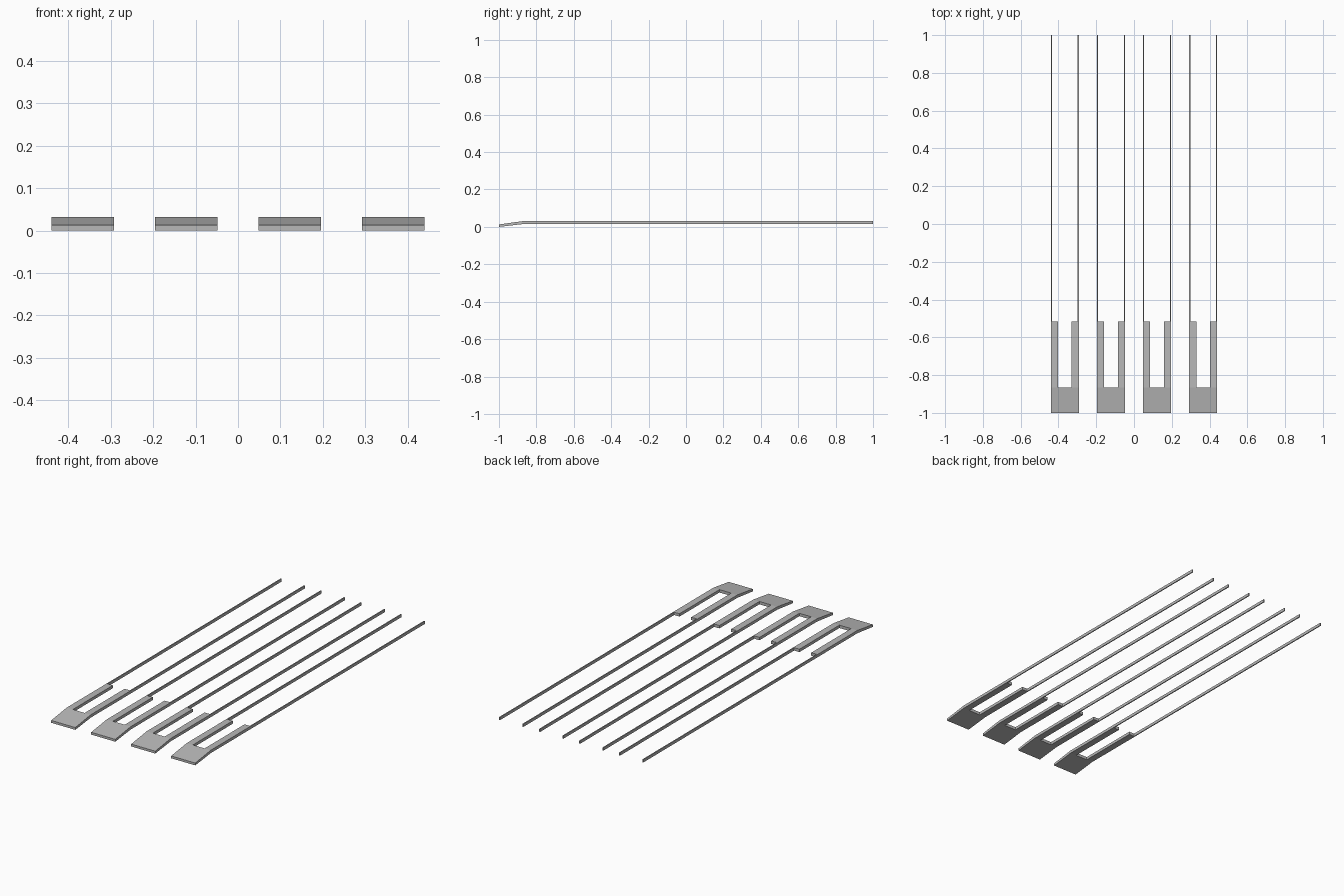
import bpy, bmesh

if "Cube" in bpy.data.objects:
    bpy.data.objects.remove(bpy.data.objects["Cube"])

steel = bpy.data.materials.new("plain grey")
steel.diffuse_color = (0.48, 0.48, 0.48, 1.0)
steel.use_nodes = True
steel.node_tree.nodes["Principled BSDF"].inputs["Base Color"].default_value = steel.diffuse_color

HALF = 0.0735      # half width of one fork
SLOT = 0.036       # half width of the slot
RAIL = 0.0055      # rail thickness
THICK = 0.016      # height of arms and rails
TIP = 0.013        # height of the front lip
LIFT = 0.016       # underside height behind the ramp

xs = [-HALF, -HALF + RAIL, -SLOT, SLOT, HALF - RAIL, HALF]
ys = [-1.0, -0.865, -0.517, 1.0]
# columns filled in each row: sloped plate, two arms, two thin rails
rows = [(0, 1, 2, 3, 4), (0, 1, 3, 4), (0, 4)]


def fork(name, cx):
    bm = bmesh.new()
    grid = {}

    def vert(i, j):
        if (i, j) not in grid:
            grid[i, j] = bm.verts.new((xs[i], ys[j], 0.0 if j == 0 else LIFT))
        return grid[i, j]

    # underside outline
    for j, cols in enumerate(rows):
        for i in cols:
            bm.faces.new([vert(i, j), vert(i, j + 1),
                          vert(i + 1, j + 1), vert(i + 1, j)])
    # raise to full thickness, thinner at the front lip
    ext = bmesh.ops.extrude_face_region(bm, geom=bm.faces[:], use_keep_orig=True)
    for v in ext["geom"]:
        if isinstance(v, bmesh.types.BMVert):
            v.co.z += TIP if v.co.y < -0.99 else THICK
    bmesh.ops.recalc_face_normals(bm, faces=bm.faces[:])
    bmesh.ops.dissolve_limit(bm, angle_limit=0.01,
                             verts=bm.verts[:], edges=bm.edges[:])
    me = bpy.data.meshes.new(name)
    bm.to_mesh(me)
    bm.free()
    me.materials.append(steel)
    ob = bpy.data.objects.new(name, me)
    ob.location.x = cx
    bpy.context.collection.objects.link(ob)


# four forks side by side
for n in range(4):
    fork(f"slotted_fork_{n + 1}", (n - 1.5) * 0.244)
